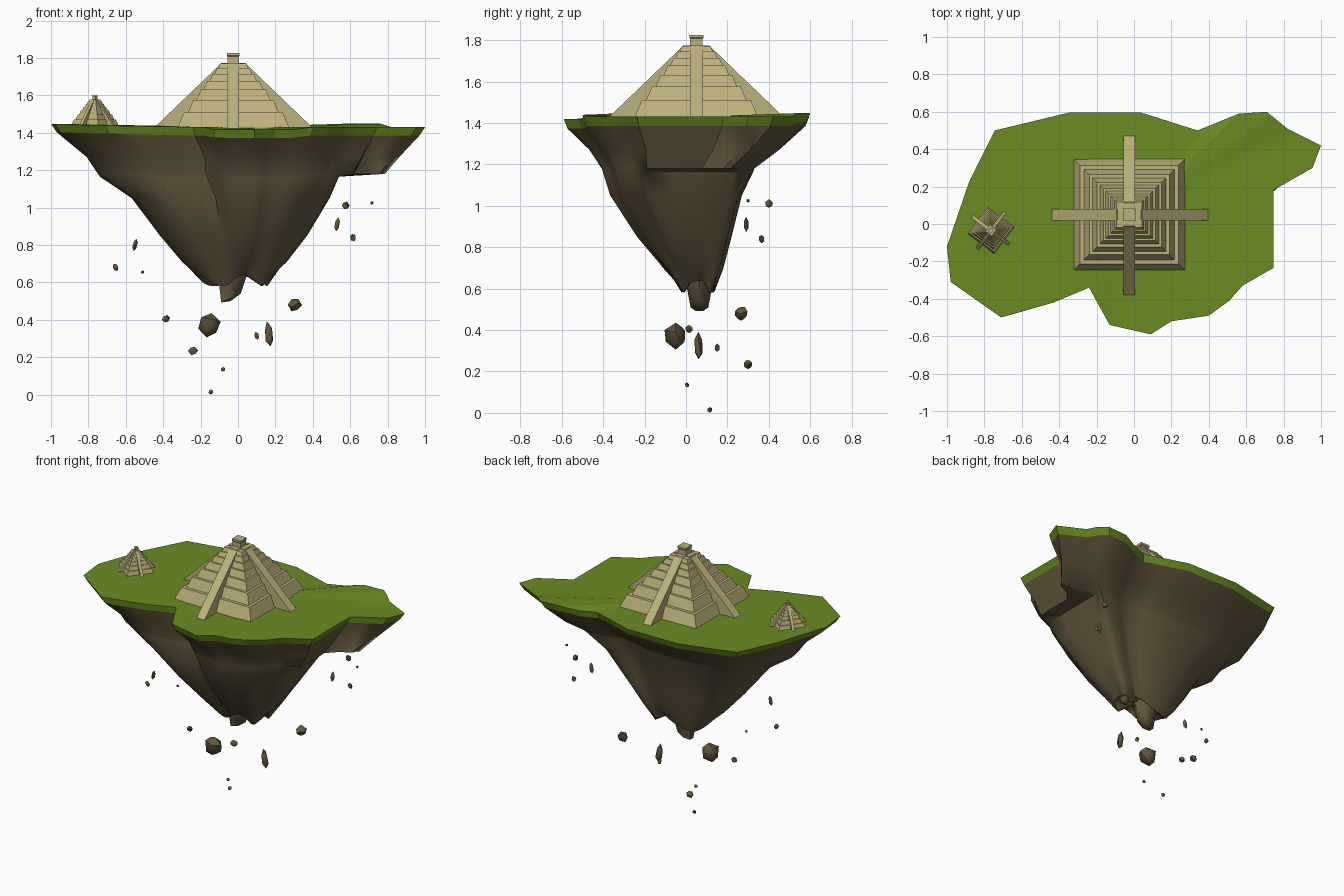
import bpy, bmesh, math, random
from mathutils import Vector, Matrix

if "Cube" in bpy.data.objects:
    bpy.data.objects.remove(bpy.data.objects["Cube"])
random.seed(4)

def material(name, rgb):
    m = bpy.data.materials.new(name)
    m.diffuse_color = (*rgb, 1)
    m.use_nodes = True
    m.node_tree.nodes["Principled BSDF"].inputs["Base Color"].default_value = m.diffuse_color
    return m

GRASS = material("grass_green", (0.142, 0.262, 0.016))
ROCK = material("rock_brown", (0.127, 0.097, 0.046))
STONE = material("pale_stone", (0.51, 0.44, 0.205))

def finish(name, bm, mat, smooth=None):
    bmesh.ops.recalc_face_normals(bm, faces=bm.faces)
    me = bpy.data.meshes.new(name)
    bm.to_mesh(me)
    bm.free()
    me.materials.append(mat)
    ob = bpy.data.objects.new(name, me)
    bpy.context.collection.objects.link(ob)
    if smooth:
        bpy.ops.object.select_all(action='DESELECT')
        ob.select_set(True)
        bpy.context.view_layer.objects.active = ob
        bpy.ops.object.shade_smooth_by_angle(angle=math.radians(smooth))
    return ob

def loft(bm, rings, top, bottom):
    """Skin a stack of rings; close each end with a fan to a centre point."""
    vs = [[bm.verts.new(p) for p in r] for r in rings]
    n = len(vs[0])
    for a, b in zip(vs, vs[1:]):
        for i in range(n):
            bm.faces.new((a[i], a[(i + 1) % n], b[(i + 1) % n], b[i]))
    for ring, c in ((vs[0], top), (vs[-1], bottom)):
        if c:
            cv = bm.verts.new(c)
            for i in range(n):
                bm.faces.new((ring[i], ring[(i + 1) % n], cv))

# island outline seen from above
corners = [(-1, -.12), (-.98, -.31), (-.71, -.5), (-.43, -.42), (-.24, -.34), (-.13, -.54),
           (.09, -.59), (.2, -.52), (.4, -.49), (.51, -.41), (.58, -.33), (.745, -.235),
           (.745, .18), (.955, .3), (1, .42), (.82, .51), (.71, .6), (.56, .59),
           (.34, .5), (.04, .595), (-.35, .595), (-.745, .5), (-.88, .23)]
outline = []
for (ax, ay), (bx, by) in zip(corners, corners[1:] + corners[:1]):
    outline += [(ax, ay), ((ax + bx) / 2, (ay + by) / 2)]

def top_z(x, y):
    z = 1.43 + (.018 * x * x if x < 0 else 0)
    if y < -.5 and x > -.3:
        z -= .012
    if y > .55 and x > .4:
        z += .018
    return z

def rim(scale, drop):
    return [(x * scale, y * scale, top_z(x, y) - drop) for x, y in outline]

# grass sheet with an undercut lip
bm = bmesh.new()
loft(bm, [rim(1, 0), rim(.97, .045)], (0, .05, 1.43), None)
finish("grass_top", bm, GRASS, 20)

# hanging rock: outline fitted to a box at each height, rounder lower down
def rock_ring(z, x0, x1, y0, y1, roundness, cut=True, wave=0, limit=9):
    pts = []
    xmax = .745 if cut else 1.0        # the north-east spur ends high up
    for i, (x, y) in enumerate(outline):
        u = (min(x, xmax) + 1) / (xmax + 1) * 2 - 1
        if x > .745 and y < .4 and not cut:
            y += .06                   # tuck the spur under its grass edge
        v = y / .595
        l = math.hypot(u, v)
        u += (u / l - u) * roundness
        v += (v / l - v) * roundness
        px = min((x0 + x1) / 2 + u * (x1 - x0) / 2, limit)
        py = (y0 + y1) / 2 + v * (y1 - y0) / 2
        pts.append((px, py, z + wave * math.sin(i * math.tau * 4 / len(outline) + 1)))
    return pts

bm = bmesh.new()
loft(bm, [
    rim(.97, .045),
    rock_ring(1.27, -.81, .87, -.47, .45, .05, False),
    rock_ring(1.18, -.75, .80, -.41, .33, .1, False),
    rock_ring(1.165, -.74, .80, -.405, .325, .1, False, 0, .54),
    rock_ring(1.05, -.57, .49, -.37, .27, .2),
    rock_ring(.85, -.42, .37, -.24, .22, .35),
    rock_ring(.70, -.30, .26, -.12, .18, .45, True, .01),
    rock_ring(.61, -.22, .18, -.04, .14, .5, True, .03),
], None, (-.02, .06, .68))
finish("hanging_rock", bm, ROCK, 50)

# broken stub at the lowest point
def stub(z, r, dx):
    return [(-.03 + dx + r * math.cos(a), .065 + r * .8 * math.sin(a), z + .025 * math.cos(a))
            for a in (k * math.tau / 7 for k in range(7))]
bm = bmesh.new()
loft(bm, [stub(.74, .10, 0), stub(.62, .08, 0), stub(.515, .055, -.01)],
     (-.03, .065, .74), (-.04, .065, .50))
finish("rock_tip", bm, ROCK, 50)

# stepped pyramid, built at the origin
def square(h, z):
    return [(-h, -h, z), (h, -h, z), (h, h, z), (-h, h, z)]

def pyramid(name, loc, scale, turn):
    parts = []
    # terraces, each with leaning walls and a flat ledge
    heights = [.08, .066, .055, .046, .037, .031, .025]
    z, total = 0, sum(heights)
    rings = [square(.297, -.02)]
    for h in heights:
        half = .297 - .235 * z / total
        rings += [square(half, z), square(half - h * .42, z + h)]
        z += h
    bm = bmesh.new()
    loft(bm, rings, (0, 0, -.02), (0, 0, z))
    parts.append(finish(name + "_terraces", bm, STONE))
    # four straight stair ramps
    bm = bmesh.new()
    for k in range(4):
        rot = Matrix.Rotation(k * math.pi / 2, 3, 'Z')
        prof = [(.435, -.015), (.42, 0), (.062, z + .004), (.02, z + .004), (.02, -.015)]
        sides = [[bm.verts.new(rot @ Vector((px, s * .031, pz))) for px, pz in prof]
                 for s in (-1, 1)]
        bm.faces.new(sides[0])
        bm.faces.new(sides[1])
        for i in range(5):
            j = (i + 1) % 5
            bm.faces.new((sides[0][i], sides[0][j], sides[1][j], sides[1][i]))
    parts.append(finish(name + "_stairs", bm, STONE))
    # shrine with an overhanging roof
    bm = bmesh.new()
    loft(bm, [square(.03, z - .01), square(.03, z + .037), square(.034, z + .042),
              square(.034, z + .055)], (0, 0, z - .01), (0, 0, z + .055))
    parts.append(finish(name + "_shrine", bm, STONE))
    for p in parts:
        p.location, p.scale = loc, scale
        p.rotation_euler.z = math.radians(turn)

pyramid("great_pyramid", (-.025, .05, 1.43), (1, 1, 1), 0)
pyramid("small_pyramid", (-.765, -.035, 1.437), (.305, .305, .41), -37)

# loose rocks: x, y, z, half width, half height, tilt
rocks = [(-.155, -.05, .37, .066, .073, .2), (.165, .06, .32, .024, .07, -.15),
         (.305, .265, .48, .039, .038, .5), (-.24, .3, .235, .026, .025, .4),
         (-.385, .015, .405, .022, .023, .3), (.1, .15, .315, .014, .023, -.3),
         (-.08, .005, .135, .012, .013, 0), (-.145, .115, .015, .014, .015, 0),
         (-.55, -.15, .8, .015, .039, .2), (-.655, -.067, .68, .015, .022, -.5),
         (-.51, .06, .655, .01, .01, 0), (.575, .4, 1.01, .022, .022, .3),
         (.53, .29, .91, .014, .039, .15), (.615, .365, .84, .016, .022, -.3),
         (.715, .3, 1.025, .01, .01, 0)]
for i, (x, y, z, w, h, tilt) in enumerate(rocks):
    bm = bmesh.new()
    bmesh.ops.create_icosphere(bm, subdivisions=1, radius=1)
    for v in bm.verts:
        v.co *= random.uniform(.85, 1.08)
    bmesh.ops.transform(bm, verts=bm.verts, matrix=Matrix.Translation((x, y, z))
                        @ Matrix.Rotation(tilt, 4, 'Y') @ Matrix.Diagonal((w, w * .9, h, 1)))
    finish(f"loose_rock_{i + 1}", bm, ROCK, 45)
